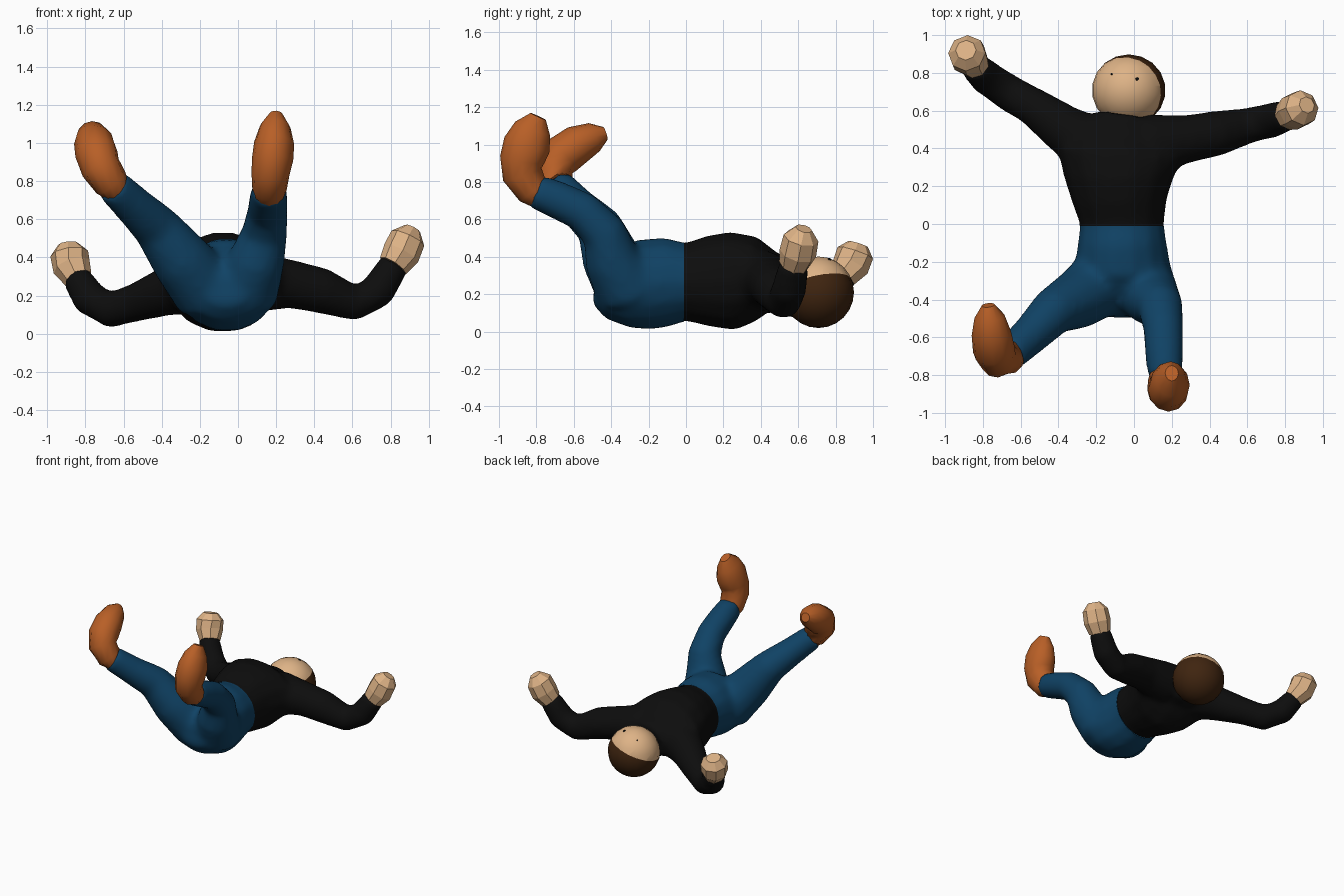
import bpy, bmesh, math
from mathutils import Vector

if "Cube" in bpy.data.objects:
    bpy.data.objects.remove(bpy.data.objects["Cube"])


def material(name, r, g, b):
    m = bpy.data.materials.new(name)
    m.diffuse_color = (r, g, b, 1)
    m.use_nodes = True
    m.node_tree.nodes["Principled BSDF"].inputs["Base Color"].default_value = m.diffuse_color
    return m


SKIN = material("skin", 0.73, 0.45, 0.24)
HAIR = material("brown hair", 0.05, 0.018, 0.005)
BLACK = material("black cloth", 0.004, 0.004, 0.004)
BLUE = material("blue denim", 0.005, 0.055, 0.13)
LEATHER = material("orange leather", 0.48, 0.115, 0.02)

X, Y = Vector((1, 0, 0)), Vector((0, 1, 0))


def loft(bm, rings, ref, sides=14, grow=1.0):
    """Tube through rings of (x, y, z, half width along ref, half depth)."""
    pts = [Vector(r[:3]) for r in rings]
    loops = []
    for i, r in enumerate(rings):
        t = (pts[min(i + 1, len(pts) - 1)] - pts[max(i - 1, 0)]).normalized()
        u = (ref - t * ref.dot(t)).normalized()
        v = t.cross(u)
        a, b = r[3] * grow, r[-1] * grow
        loops.append([bm.verts.new(pts[i] + u * a * math.cos(k * math.tau / sides)
                                   + v * b * math.sin(k * math.tau / sides))
                      for k in range(sides)])
    for lo, hi in zip(loops, loops[1:]):
        for k in range(sides):
            j = (k + 1) % sides
            bm.faces.new((lo[k], lo[j], hi[j], hi[k]))
    bm.faces.new(loops[0][::-1])
    bm.faces.new(loops[-1])


def finish(name, bm, *mats):
    bmesh.ops.recalc_face_normals(bm, faces=bm.faces)
    me = bpy.data.meshes.new(name)
    bm.to_mesh(me)
    bm.free()
    for m in mats:
        me.materials.append(m)
    ob = bpy.data.objects.new(name, me)
    bpy.context.collection.objects.link(ob)
    return ob


def garment(name, tubes, mat, keep):
    """Fuse overlapping tubes into one soft skin and cut it at the waist."""
    bm = bmesh.new()
    for rings, ref in tubes:
        loft(bm, rings, ref, grow=1.03)
    ob = finish(name, bm, mat)
    rm = ob.modifiers.new("fuse", 'REMESH')
    rm.mode = 'VOXEL'
    rm.voxel_size = 0.022
    sm = ob.modifiers.new("soften", 'SMOOTH')
    sm.factor, sm.iterations = 0.5, 10
    me = bpy.data.meshes.new_from_object(
        ob.evaluated_get(bpy.context.evaluated_depsgraph_get()))
    ob.modifiers.clear()
    bm = bmesh.new()
    bm.from_mesh(me)
    bmesh.ops.bisect_plane(bm, geom=bm.verts[:] + bm.edges[:] + bm.faces[:],
                           plane_co=(0, -0.01, 0), plane_no=(0, -keep, 0), clear_outer=True)
    for f in bm.faces:
        f.smooth = True
        f.material_index = 0
    bm.to_mesh(ob.data)
    bm.free()
    ob.data.update()
    return ob


# Shirt: torso and two bent sleeves
torso = [(-.07, -.15, .265, .22, .22), (-.063, 0, .265, .217, .205), (-.075, .12, .27, .245, .24),
         (-.08, .25, .27, .285, .26), (-.075, .37, .28, .325, .225),
         (-.06, .47, .265, .25, .15), (-.045, .565, .25, .16, .135)]
sleeve_l = [(-.2, .4, .26, .16), (-.38, .51, .22, .125), (-.53, .62, .165, .1),
            (-.67, .70, .125, .096), (-.78, .775, .185, .092), (-.85, .84, .3, .078)]
sleeve_r = [(.08, .42, .27, .16), (.28, .45, .26, .125), (.44, .48, .225, .118),
            (.62, .525, .16, .092), (.735, .55, .225, .092), (.82, .58, .365, .08)]
garment("shirt", [(torso, X), (sleeve_l, Y), (sleeve_r, Y)], BLACK, 1)

# Trousers: hips and two raised, bent legs
hips = [(-.07, .15, .265, .22, .22), (-.063, 0, .265, .217, .205), (-.063, -.1, .265, .23, .235),
        (-.06, -.23, .25, .25, .24), (-.06, -.33, .22, .25, .2),
        (-.06, -.42, .22, .2, .15), (-.06, -.49, .23, .11, .08)]
leg_l = [(-.16, -.3, .22, .18), (-.3, -.4, .39, .155), (-.43, -.465, .56, .122),
         (-.54, -.58, .665, .103), (-.66, -.69, .78, .092)]
leg_r = [(.03, -.3, .22, .18), (.1, -.4, .39, .145), (.14, -.44, .53, .118),
         (.155, -.55, .64, .105), (.16, -.69, .705, .1), (.165, -.815, .755, .09)]
garment("trousers", [(hips, X), (leg_l, X), (leg_r, X)], BLUE, -1)

# Boots and hands
small = [
    ("left_boot", LEATHER, X, 12,
     [(-.645, -.685, .775, .085), (-.665, -.7, .79, .095), (-.72, -.71, .87, .105),
      (-.742, -.665, .94, .112), (-.755, -.58, 1.0, .105), (-.765, -.49, 1.04, .08),
      (-.772, -.43, 1.06, .035)]),
    ("right_boot", LEATHER, X, 12,
     [(.163, -.79, .74, .08), (.165, -.82, .755, .09), (.17, -.875, .84, .1, .108),
      (.182, -.875, .92, .108, .12), (.19, -.85, 1.0, .105, .127),
      (.195, -.82, 1.085, .08, .1), (.2, -.79, 1.15, .035, .045)]),
    ("left_hand", SKIN, Y, 8,
     [(-.835, .835, .285, .075), (-.872, .88, .35, .1), (-.885, .905, .42, .1),
      (-.89, .92, .468, .055)]),
    ("right_hand", SKIN, Y, 8,
     [(.812, .575, .355, .08), (.855, .598, .42, .1), (.89, .615, .5, .095),
      (.915, .63, .55, .045)]),
]
for name, mat, ref, sides, rings in small:
    bm = bmesh.new()
    loft(bm, rings, ref, sides)
    for f in bm.faces:
        f.smooth = len(f.verts) == 4 and mat is LEATHER
    finish(name, bm, mat)

# Head: face looks up and a little sideways, hair covers the underside
centre = Vector((-.028, .708, .21))
size = Vector((.195, .19, .191))
face_dir = Vector((-.3, -.2, .93)).normalized()
hairline = centre + face_dir * .035
bm = bmesh.new()
bmesh.ops.create_uvsphere(bm, u_segments=18, v_segments=12, radius=1)
for v in bm.verts:
    v.co = Vector(a * b for a, b in zip(v.co, size)) + centre
bmesh.ops.bisect_plane(bm, geom=bm.verts[:] + bm.edges[:] + bm.faces[:],
                       plane_co=hairline, plane_no=face_dir)
for f in bm.faces:
    f.smooth = True
    f.material_index = int((f.calc_center_median() - hairline).dot(face_dir) < 0)
finish("head", bm, SKIN, HAIR)

# Eyes: tiny thin discs on the face
for name, dx, dy, r in (("left_eye", -.09, .085, .005), ("right_eye", .045, .06, .009)):
    dz = size.z * math.sqrt(1 - (dx / size.x) ** 2 - (dy / size.y) ** 2)
    n = Vector((dx, dy, dz))
    bm = bmesh.new()
    bmesh.ops.create_cone(bm, cap_ends=True, segments=8, radius1=r, radius2=r, depth=.008)
    rot = n.to_track_quat('Z', 'Y')
    for v in bm.verts:
        v.co = rot @ v.co + centre + n
    finish(name, bm, BLACK)
